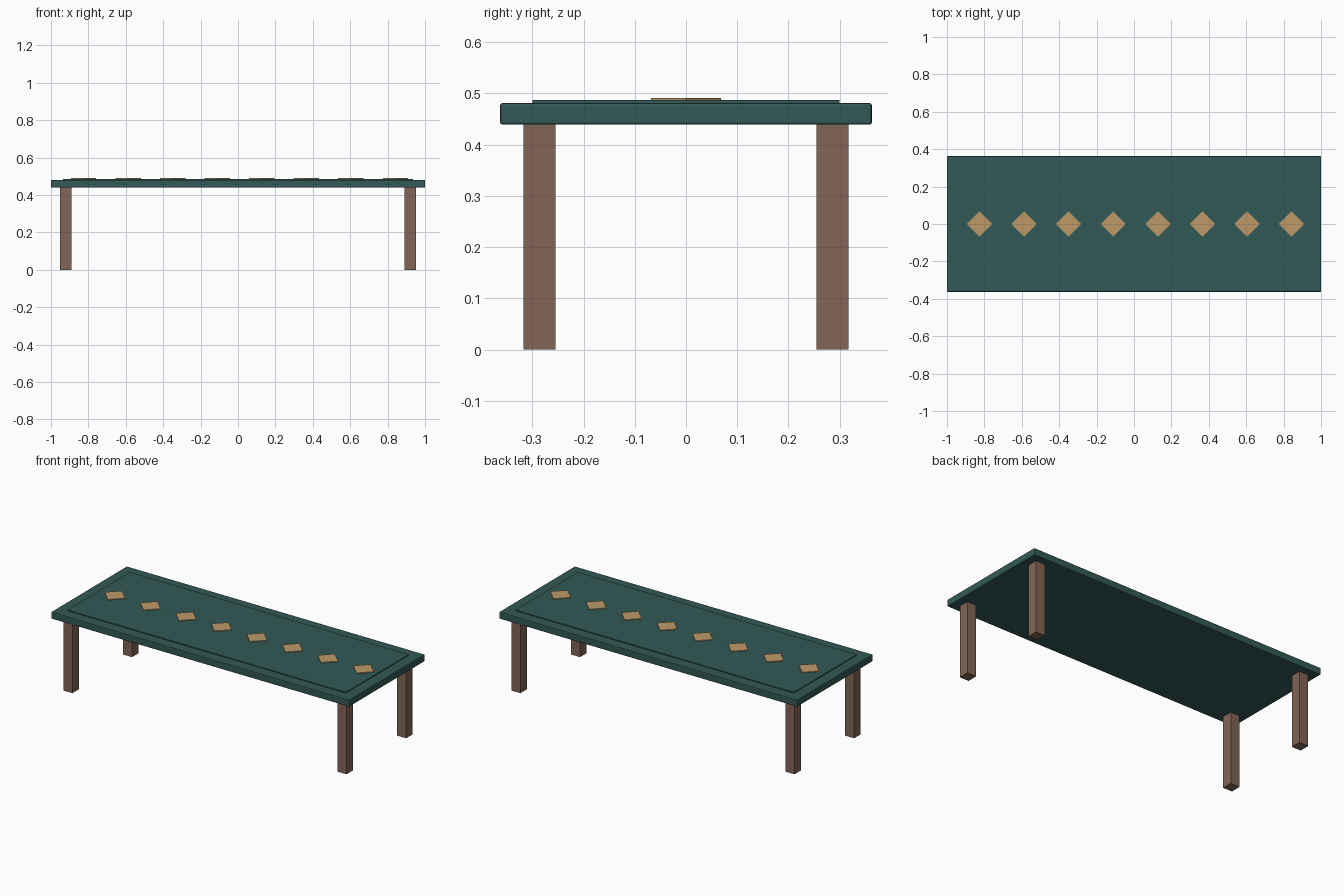
import bpy
import bmesh
from mathutils import Matrix

cube = bpy.data.objects.get("Cube")
if cube:
    bpy.data.objects.remove(cube, do_unlink=True)


def material(name, rgb):
    mat = bpy.data.materials.new(name)
    mat.use_nodes = True
    color = (*rgb, 1.0)
    mat.diffuse_color = color
    mat.node_tree.nodes["Principled BSDF"].inputs["Base Color"].default_value = color
    return mat


teal = material("teal paint", (0.032, 0.102, 0.093))
brown = material("brown wood", (0.223, 0.133, 0.093))
tan = material("tan inlay", (0.515, 0.323, 0.141))


def finish(name, bm, mat):
    mesh = bpy.data.meshes.new(name)
    bm.to_mesh(mesh)
    bm.free()
    mesh.materials.append(mat)
    obj = bpy.data.objects.new(name, mesh)
    bpy.context.collection.objects.link(obj)
    return obj


def box(name, center, size, mat):
    bm = bmesh.new()
    bmesh.ops.create_cube(bm, size=1, matrix=Matrix.Translation(center) @ Matrix.Diagonal((*size, 1)))
    return finish(name, bm, mat)


# Table top with softened edges
top = box("table_top", (0, 0, 0.46), (2.0, 0.725, 0.042), teal)
bevel = top.modifiers.new("soft_edges", 'BEVEL')
bevel.width = 0.004
bevel.segments = 2

# Raised centre panel, slightly set in from the edge
box("raised_panel", (0, 0, 0.483), (1.87, 0.60, 0.007), teal)

# Four square legs
for side, sx in (("left", 1), ("right", -1)):
    for end, sy in (("front", -1), ("back", 1)):
        box(f"{end}_{side}_leg", (sx * 0.92, sy * 0.286, 0.22), (0.061, 0.063, 0.44), brown)

# Row of diamond inlays along the middle
for i in range(8):
    bm = bmesh.new()
    bmesh.ops.create_cone(bm, cap_ends=True, segments=4, radius1=0.068, radius2=0.068, depth=0.005,
                          matrix=Matrix.Translation((-0.826 + 0.2383 * i, 0, 0.488)))
    finish(f"diamond_inlay_{i + 1}", bm, tan)
